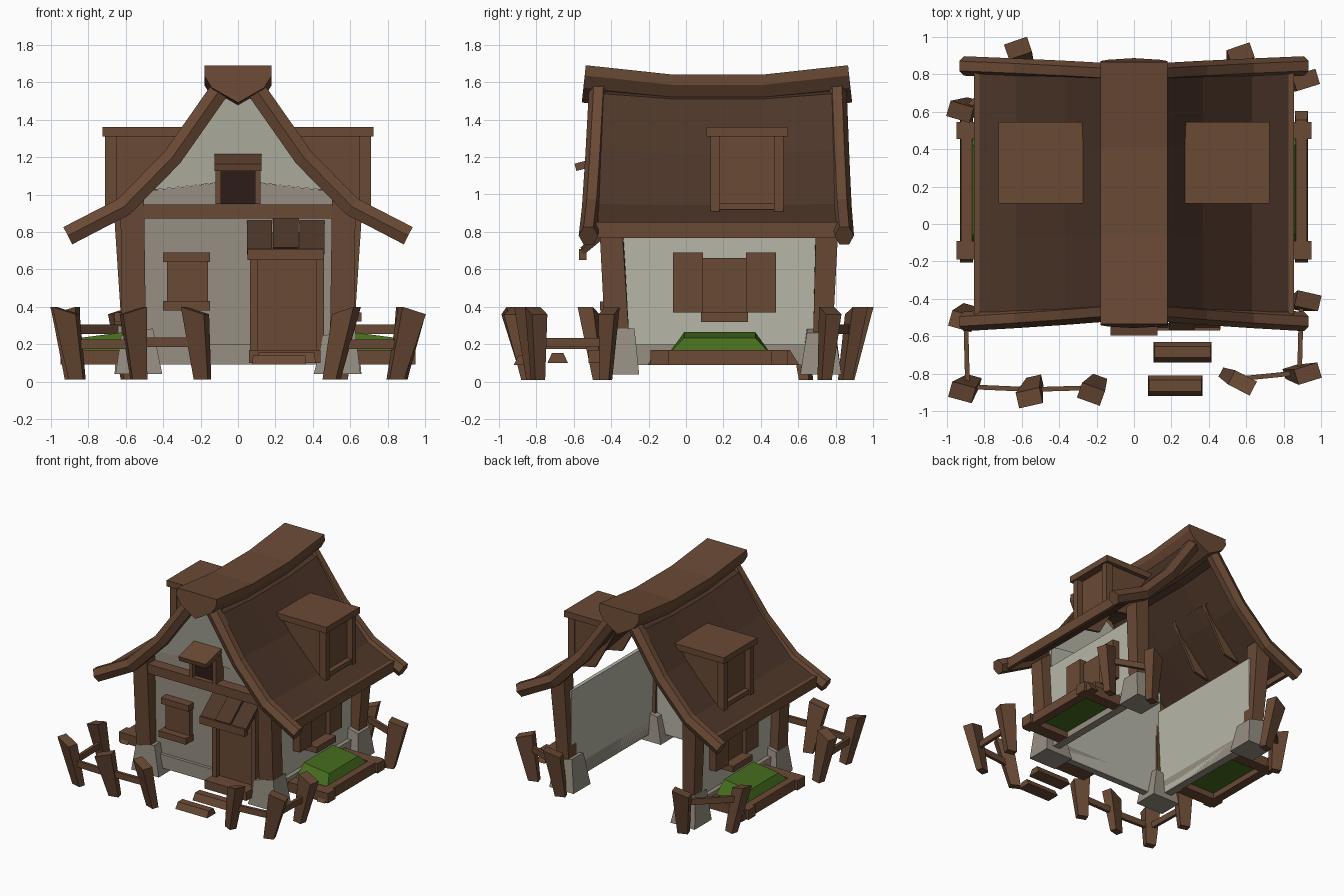
import bpy, bmesh, math, random
from mathutils import Vector

if "Cube" in bpy.data.objects:
    bpy.data.objects.remove(bpy.data.objects["Cube"])
random.seed(4)

def material(name, rgb):
    m = bpy.data.materials.new(name)
    m.diffuse_color = (*rgb, 1)
    m.use_nodes = True
    m.node_tree.nodes["Principled BSDF"].inputs["Base Color"].default_value = m.diffuse_color
    return m

WOOD = material("brown wood", (.142, .067, .035))
ROOF = material("dark roof wood", (.075, .037, .022))
PLASTER = material("pale plaster", (.47, .47, .39))
STONE = material("warm grey stone", (.31, .275, .225))
GREEN = material("leaf green", (.06, .15, .013))
DARK = material("dark opening", (.026, .012, .009))

def mesh(name, verts, faces, mat):
    bm = bmesh.new()
    vs = [bm.verts.new(v) for v in verts]
    for f in faces:
        bm.faces.new([vs[i] for i in f])
    bmesh.ops.recalc_face_normals(bm, faces=bm.faces)
    me = bpy.data.meshes.new(name)
    bm.to_mesh(me)
    bm.free()
    me.materials.append(mat)
    ob = bpy.data.objects.new(name, me)
    bpy.context.collection.objects.link(ob)
    return ob

def loft(name, rings, mat):
    """Skin a list of equal rings and cap the ends."""
    n = len(rings[0])
    verts = [v for r in rings for v in r]
    faces = [tuple(range(n)), tuple(range(len(verts) - n, len(verts)))]
    for k in range(len(rings) - 1):
        for i in range(n):
            j = (i + 1) % n
            faces.append((k*n + i, k*n + j, k*n + n + j, k*n + n + i))
    return mesh(name, verts, faces, mat)

def prism(name, a, b, sa, sb, mat, turn=0, skew=0):
    """Tapered block from base centre a to top centre b."""
    rings = []
    for c, s, k in ((a, sa, 0), (b, sb, skew)):
        r = []
        for u, v in ((-1, -1), (1, -1), (1, 1), (-1, 1)):
            x, y = u*s[0]/2, v*s[1]/2
            r.append((c[0] + x*math.cos(turn) - y*math.sin(turn),
                      c[1] + x*math.sin(turn) + y*math.cos(turn), c[2] + u*k))
        rings.append(r)
    return loft(name, rings, mat)

def box(name, x, y, z, mat):
    cx, cy = sum(x)/2, sum(y)/2
    s = (abs(x[1] - x[0]), abs(y[1] - y[0]))
    return prism(name, (cx, cy, z[0]), (cx, cy, z[1]), s, s, mat)

def sweep(name, path, section, side, mat):
    """Carry a 2D section along a path; side is the section's first axis."""
    pts, side = [Vector(p) for p in path], Vector(side).normalized()
    rings = []
    for i, p in enumerate(pts):
        t = (pts[min(i + 1, len(pts) - 1)] - pts[max(i - 1, 0)]).normalized()
        up = side.cross(t).normalized()
        rings.append([p + side*u + up*v for u, v in section])
    return loft(name, rings, mat)

def beam(name, a, b, w, h, mat):
    t = Vector(b) - Vector(a)
    rect = [(-w/2, -h/2), (w/2, -h/2), (w/2, h/2), (-w/2, h/2)]
    return sweep(name, [a, b], rect, t.cross((0, 0, 1)), mat)

def mx(s, a, b):
    return tuple(sorted((s*a, s*b)))

# Front wall with plaster lining, and forward leaning gable
low = [(-.54, .1), (.54, .1), (.54, 1.0), (.48, 1.02), (0, 1.075), (-.48, 1.02), (-.54, 1.0)]
loft("front_wall", [[(x, y, z) for x, z in low] for y in (-.36, -.345)], STONE)
loft("front_wall_lining", [[(x, y, z) for x, z in low] for y in (-.345, -.33)], PLASTER)
gab = [(-.5, 1.02), (0, 1.075), (.5, 1.02), (.33, 1.22), (.13, 1.46), (0, 1.57), (-.13, 1.46), (-.33, 1.22)]
loft("gable_wall", [[(x, y - .16*(z - 1.02), z) for x, z in gab] for y in (-.363, -.34)], PLASTER)
beam("front_cross_beam", (-.52, -.41, .91), (.52, -.41, .91), .09, .075, WOOD)
box("front_footing", (-.57, .57), (-.385, -.33), (.09, .2), STONE)

# Roof with swayed upper part
prof = [(0, 1.6), (.17, 1.54), (.37, 1.24), (.63, .95), (.85, .84)]
stations = [(-.47, 0), (-.07, -.03), (.41, -.03), (.81, 0)]
for s in (-1, 1):
    rings = []
    for y, sag in stations:
        top = [(s*x, y, z + sag*min(1, (z - .84)/.5)) for x, z in prof]
        rings.append(top + [(x - s*.015, v, z - .03) for x, v, z in reversed(top)])
    loft("roof_slope", rings, ROOF)
    beam("eave_board", (s*.84, -.48, .81), (s*.84, .81, .81), .03, .085, WOOD)

# Ridge cap
cap = [(-.18, 0), (.18, 0), (.18, -.055), (.14, -.12), (0, -.2), (-.14, -.12), (-.18, -.055)]
sweep("ridge_cap", [(0, -.535, 1.69), (0, -.07, 1.64), (0, .41, 1.64), (0, .865, 1.69)], cap, (1, 0, 0), WOOD)

# Curved gable boards
hexa = [(.052*math.cos(a), .06*math.sin(a)) for a in (i*math.pi/3 for i in range(6))]
for s in (-1, 1):
    for name, y0, d in (("front_gable_board", -.465, -.7), ("back_gable_board", .805, .5)):
        path = [(s*.08, y0, 1.585), (s*.35, y0 + d*.03, 1.2), (s*.61, y0 + d*.055, .935), (s*.91, y0 + d*.08, .78)]
        sweep(name, path, hexa, (0, 1, 0), WOOD)

for s in (-1, 1):
    # Side walls and footing
    box("side_wall", mx(s, .52, .55), (-.36, .74), (.1, .83), PLASTER)
    box("side_footing", mx(s, .52, .585), (-.36, .74), (.09, .2), STONE)
    # Corner posts on stone feet
    prism("front_post", (s*.555, -.36, .1), (s*.565, -.405, .93), (.13, .13), (.125, .12), WOOD, 0, -s*.05)
    prism("back_post", (s*.56, .725, .1), (s*.6, .755, .91), (.1, .1), (.12, .12), WOOD, 0, -s*.05)
    prism("front_stone_foot", (s*.53, -.35, .04), (s*.54, -.355, .265), (.25, .2), (.17, .16), STONE, 0, .02)
    prism("back_stone_foot", (s*.55, .72, .04), (s*.56, .72, .28), (.22, .22), (.16, .15), STONE, 0, -.02)

    # Side window with shutters
    box("side_window_panel", mx(s, .54, .575), (.09, .32), (.37, .66), WOOD)
    for y in (-.07, .32):
        box("side_shutter", mx(s, .54, .61), (y, y + .16), (.37, .69), WOOD)
    box("side_window_sill", mx(s, .54, .66), (.08, .33), (.32, .37), WOOD)

    # Garden bed
    prism("bed_plants", (s*.73, .18, .14), (s*.72, .18, .25), (.3, .56), (.23, .38), GREEN, 0, -s*.015)
    prism("bed_outer_plank", (s*.895, .2, .09), (s*.895, .2, .17), (.07, .81), (.06, .71), WOOD)
    beam("bed_end_plank", (s*.58, -.14, .13), (s*.95, -.14, .13), .1, .08, WOOD)
    beam("bed_end_plank", (s*.58, .5, .13), (s*.95, .5, .13), .09, .08, WOOD)

    # Dormer
    for y in (.14, .49):
        side = [(.27, 1.31), (.68, 1.31), (.68, .91), (.47, .95)]
        loft("dormer_cheek", [[(s*x, v, z) for x, z in side] for v in (y, y + .02)], WOOD)
    for y in (.13, .47):
        box("dormer_post", mx(s, .65, .71), (y, y + .05), (.91, 1.31), WOOD)
    box("dormer_panel", mx(s, .63, .66), (.16, .49), (.92, 1.31), WOOD)
    box("dormer_sill", mx(s, .64, .7), (.18, .47), (.92, .955), WOOD)
    box("dormer_roof", mx(s, .27, .725), (.11, .545), (1.31, 1.36), WOOD)

# Gable window with awning
box("gable_window_opening", (-.09, .09), (-.42, -.36), (.95, 1.15), DARK)
for x in (-.105, .105):
    box("gable_window_frame", (x - .015, x + .015), (-.46, -.36), (.95, 1.16), WOOD)
beam("gable_window_awning", (0, -.38, 1.2), (0, -.59, 1.145), .25, .04, WOOD)

# Front window
box("front_window_panel", (-.38, -.16), (-.4, -.35), (.42, .65), WOOD)
box("front_window_lintel", (-.4, -.15), (-.43, -.35), (.64, .69), WOOD)
box("front_window_sill", (-.4, -.15), (-.46, -.35), (.38, .43), WOOD)

# Door with plank canopy
box("door", (.1, .42), (-.39, -.34), (.17, .8), WOOD)
for x in (.065, .42):
    box("door_frame", (x, x + .04), (-.43, -.34), (.12, .8), WOOD)
for x, d in ((.115, -.015), (.255, .0), (.395, -.015)):
    beam("canopy_plank", (x, -.36, .865 + d), (x, -.555, .705 + d), .135, .03, ROOF)
beam("canopy_lip", (.05, -.55, .68), (.46, -.55, .68), .04, .06, WOOD)

# Steps
box("door_step", (.06, .44), (-.52, -.36), (.1, .17), WOOD)
prism("middle_step", (.26, -.685, .1), (.26, -.685, .155), (.31, .11), (.3, .06), WOOD)
prism("front_step", (.22, -.865, .09), (.22, -.865, .14), (.29, .11), (.28, .06), WOOD)

# Fence stakes: base x, y then top x, y
stakes = [(-.86, -.84, -.92, -.9), (-.53, -.84, -.56, -.93), (-.19, -.84, -.23, -.91),
          (.5, -.81, .58, -.85), (.84, -.79, .93, -.8), (-.88, -.46, -.92, -.52),
          (.86, -.43, .93, -.41), (-.58, .86, -.62, .94), (-.86, .64, -.93, .6),
          (.54, .85, .57, .91), (.86, .74, .92, .77)]
for x0, y0, x1, y1 in stakes:
    prism("fence_stake", (x0, y0, .01), (x1, y1, .38), (.08, .055), (.13, .085), WOOD,
          random.uniform(-.5, .5), random.choice((-.02, .02)))

# Fence rails between stakes
for i, j, z in ((0, 1, .2), (1, 2, .21), (0, 5, .2), (3, 4, .2), (4, 6, .21), (7, 8, .28), (9, 10, .28)):
    a, b = stakes[i], stakes[j]
    beam("fence_rail", ((a[0] + a[2])/2, (a[1] + a[3])/2, z),
         ((b[0] + b[2])/2, (b[1] + b[3])/2, z), .025, .05, WOOD)
